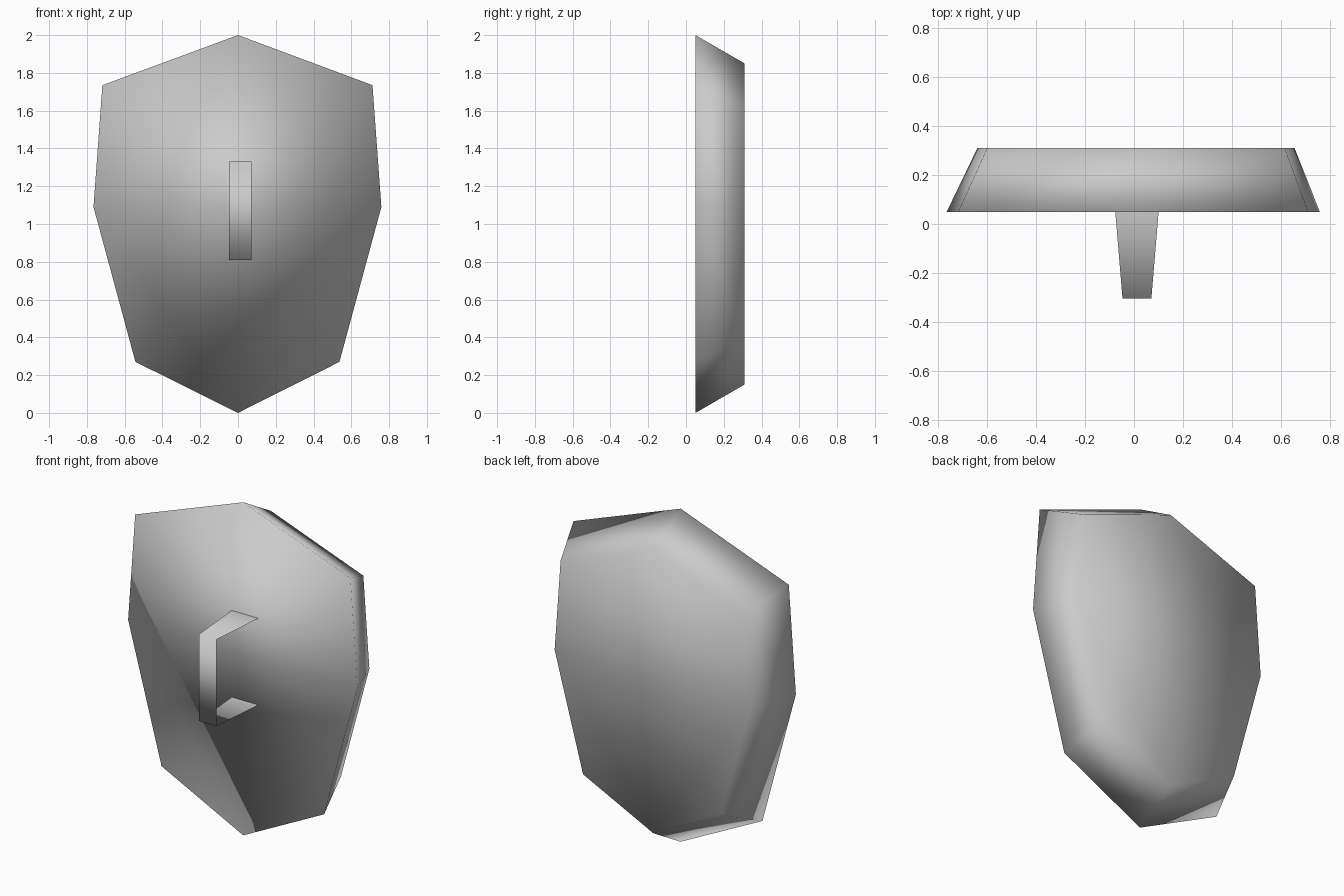
import bpy
import bmesh

if "Cube" in bpy.data.objects:
    bpy.data.objects.remove(bpy.data.objects["Cube"], do_unlink=True)

grey = bpy.data.materials.new("plain_grey")
grey.use_nodes = True
COLOUR = (0.6, 0.6, 0.6, 1)
grey.diffuse_color = COLOUR
grey.node_tree.nodes["Principled BSDF"].inputs["Base Color"].default_value = COLOUR


def finish(bm, name):
    """Turn a bmesh into a smooth-shaded object."""
    for face in bm.faces:
        face.smooth = True
    mesh = bpy.data.meshes.new(name)
    bm.to_mesh(mesh)
    bm.free()
    mesh.materials.append(grey)
    obj = bpy.data.objects.new(name, mesh)
    bpy.context.collection.objects.link(obj)
    return obj


# Shield body: eight-sided outline tapering towards its outer face
half = [(0.715, 1.735), (0.762, 1.09), (0.54, 0.27)]
outline = [(0, 2)] + half + [(0, 0)] + [(-x, z) for x, z in reversed(half)]
bm = bmesh.new()


def ring(y, scale, shift):
    return [bm.verts.new((x * scale + shift * (x != 0), y, 1 + (z - 1) * scale))
            for x, z in outline]


inner = ring(0.05, 1, -0.003)
outer = ring(0.31, 0.85, 0.008)
for i in range(8):
    j = (i + 1) % 8
    bm.faces.new((inner[i], inner[j], outer[j], outer[i]))
# Each cap: four corner triangles and two large middle ones
for cap in (inner, outer):
    for a, b, c in ((0, 1, 2), (2, 3, 4), (4, 5, 6), (6, 7, 0), (0, 2, 6), (2, 4, 6)):
        bm.faces.new((cap[a], cap[b], cap[c]))
bmesh.ops.recalc_face_normals(bm, faces=bm.faces)
finish(bm, "shield_body")

# Handle: a thin bent strap, wider where it meets the body
bm = bmesh.new()
path = [(0.05, 1.33, 0.0885), (-0.305, 1.33, 0.059),
        (-0.305, 0.81, 0.059), (0.05, 0.81, 0.0885)]
rows = [[bm.verts.new((0.012 + side * w, y, z)) for side in (-1, 1)]
        for y, z, w in path]
for (a, b), (c, d) in zip(rows, rows[1:]):
    bm.faces.new((a, c, d, b))
finish(bm, "handle_strap")
